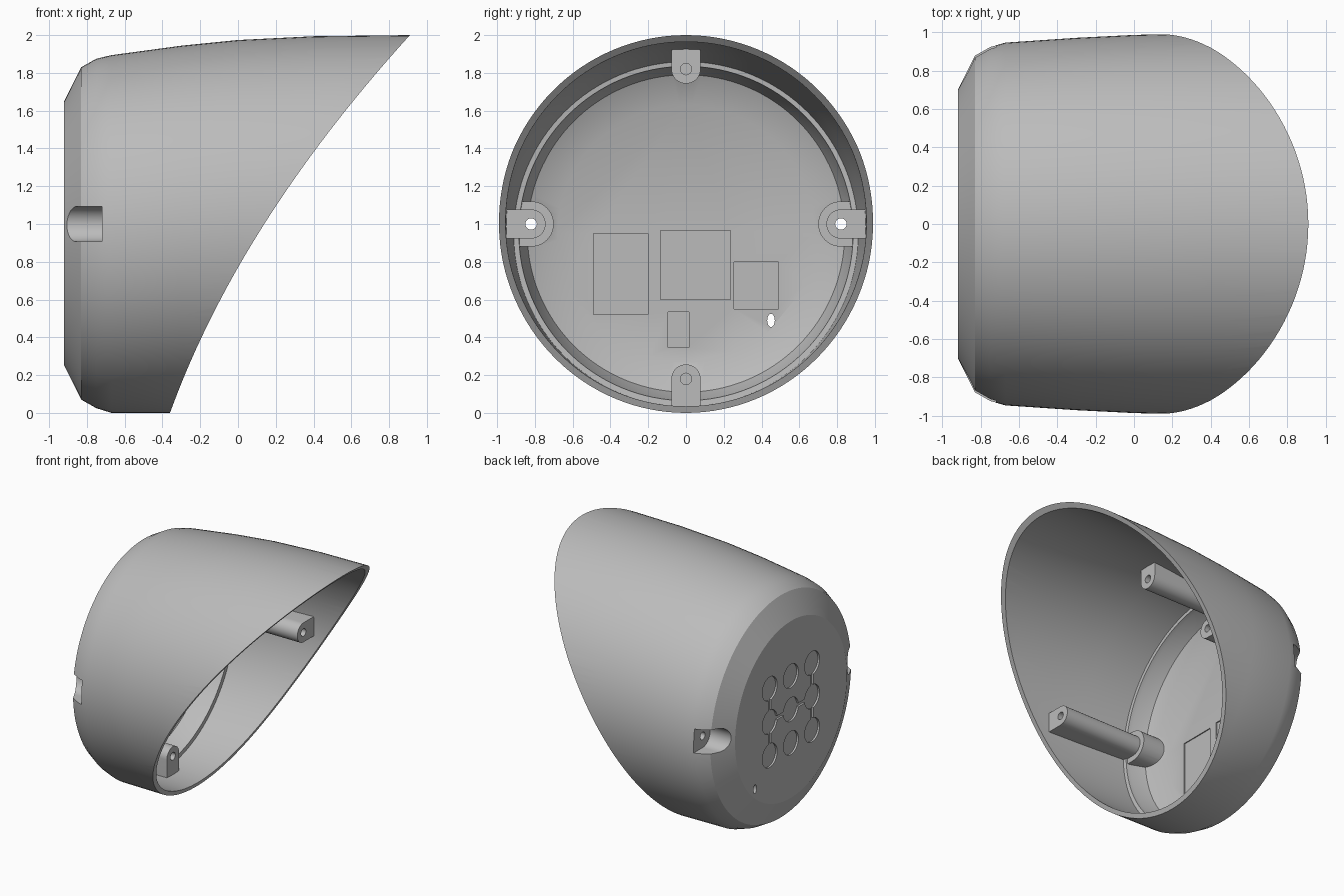
import bpy, bmesh, math
from mathutils import Vector

cube = bpy.data.objects.get("Cube")
if cube:
    bpy.data.objects.remove(cube, do_unlink=True)

grey = bpy.data.materials.new("light_grey_plastic")
grey.use_nodes = True
GREY = (0.5, 0.5, 0.5, 1)
grey.diffuse_color = GREY
grey.node_tree.nodes["Principled BSDF"].inputs["Base Color"].default_value = GREY


def loft(name, rings):
    """Closed solid from rings of Vectors that share one point count."""
    bm = bmesh.new()
    loops = [[bm.verts.new(p) for p in ring] for ring in rings]
    n = len(loops[0])
    for a, b in zip(loops, loops[1:]):
        for i in range(n):
            j = (i + 1) % n
            bm.faces.new((a[i], a[j], b[j], b[i]))
    bm.faces.new(loops[0])
    bm.faces.new(loops[-1])
    bmesh.ops.recalc_face_normals(bm, faces=bm.faces)
    mesh = bpy.data.meshes.new(name)
    bm.to_mesh(mesh)
    bm.free()
    mesh.materials.append(grey)
    obj = bpy.data.objects.new(name, mesh)
    bpy.context.collection.objects.link(obj)
    return obj


def round_body(name, stations, n=128):
    """Circular sections along x; each station is (x, radius, centre height)."""
    return loft(name, [[Vector((x, r * math.cos(t), zc + r * math.sin(t)))
                        for t in (math.tau * i / n for i in range(n))]
                       for x, r, zc in stations])


def prism(name, outline, x0, x1):
    """Extrude a (y, z) outline along x."""
    return loft(name, [[Vector((x, y, z)) for y, z in outline] for x in (x0, x1)])


def circle(y, z, ry, rz=None, n=32):
    rz = rz or ry
    return [(y + ry * math.cos(math.tau * i / n), z + rz * math.sin(math.tau * i / n))
            for i in range(n)]


def box(y0, y1, z0, z1):
    return [(y0, z0), (y1, z0), (y1, z1), (y0, z1)]


def u_shape(angle, r, n=20):
    """U outline round a screw axis, with the open side running outward."""
    out = Vector((math.cos(angle), math.sin(angle)))
    side = Vector((-out.y, out.x))
    c = Vector((0, 1)) + out * SCREW
    pts = [c + out * 0.4 - side * r, c + out * 0.4 + side * r]
    for i in range(n + 1):
        t = math.pi * i / n
        pts.append(c + side * r * math.cos(t) - out * r * math.sin(t))
    return [tuple(p) for p in pts]


def cut(target, tool):
    """Subtract the tool and delete it."""
    mod = target.modifiers.new("cut", "BOOLEAN")
    mod.operation = "DIFFERENCE"
    mod.solver = "EXACT"
    mod.object = tool
    bpy.context.view_layer.objects.active = target
    bpy.ops.object.modifier_apply(modifier=mod.name)
    bpy.data.objects.remove(tool, do_unlink=True)


SCREW = 0.82          # distance of the screw axes from the middle
BACK, FLOOR = -0.92, -0.88
MID = 0.95            # height of the back plate centre
WALL = 0.035

# Outer body: chamfered back, then a barrel that swells toward the front
barrel = [(-0.67, 0.947), (-0.3, 0.972), (0, 0.987), (0.4, 0.997), (0.91, 1), (1.1, 1)]
housing = round_body("lamp_housing", [(BACK, 0.7, MID), (-0.83, 0.88, MID), (-0.75, 0.925, MID)]
                     + [(x, r, r) for x, r in barrel])

# Hollow inside, with a small ledge at the chamfer seam
cavity = round_body("cavity", [(FLOOR, 0.68, MID), (-0.81, 0.84, MID), (-0.7, 0.88, MID)]
                    + [(-0.668, 0.885, MID)]
                    + [(x + 0.005, r - WALL, r) for x, r in barrel])

# Screw posts and the bosses round the side recesses stay solid
for angle, end in ((0, 0.0), (math.pi, 0.0), (math.pi / 2, -0.13), (-math.pi / 2, -0.57)):
    cut(cavity, prism("post", u_shape(angle, 0.077), -1, end))
for angle in (0, math.pi):
    cut(cavity, prism("boss", u_shape(angle, 0.12), -1, -0.68))
cut(housing, cavity)

# Side screw recesses and the screw holes
for angle in (0, math.pi):
    cut(housing, prism("recess", u_shape(angle, 0.093), -1.1, -0.72))
    cut(housing, prism("through_hole", circle(SCREW * math.cos(angle), 1, 0.03), -1, 0.2))
cut(housing, prism("top_hole", circle(0, 1 + SCREW, 0.03), -0.5, 0.2))
cut(housing, prism("bottom_hole", circle(0, 1 - SCREW, 0.03), -0.75, 0.2))

# Cable slot through the back
cut(housing, prism("slot", circle(0.45, 0.49, 0.02, 0.035), -1.1, -0.7))

# Grid of round pockets in the back, joined by narrow channels
STEP, DEEP = 0.265, BACK + 0.015
for side in (-STEP, STEP):
    cut(housing, prism("channel", box(side - 0.015, side + 0.015, MID - STEP, MID + STEP),
                       -1.1, DEEP))
cut(housing, prism("channel", box(-STEP, STEP, MID - 0.015, MID + 0.015), -1.1, DEEP))
for i in (-1, 0, 1):
    for j in (-1, 0, 1):
        cut(housing, prism("pocket", circle(i * STEP, MID + j * STEP, 0.093), -1.1, DEEP))

# Shallow rectangular seats in the inner floor
for k, seat in enumerate([(-0.49, -0.2, 0.52, 0.95), (-0.135, 0.235, 0.6, 0.965),
                          (0.255, 0.49, 0.55, 0.8), (-0.095, 0.015, 0.345, 0.535)]):
    cut(housing, prism("seat", box(*seat), FLOOR - 0.008 - 0.001 * k, -0.7))

# Curved slanting mouth
heights = [-0.1 + 2.2 * i / 40 for i in range(41)]
mouth = [(-0.36 + 0.363 * z + 0.136 * z * z, z) for z in heights] + [(2, 2.1), (2, -0.1)]
cut(housing, loft("mouth", [[Vector((x, y, z)) for x, z in mouth] for y in (-1.2, 1.2)]))

# Smooth shading with crisp edges
bpy.ops.object.select_all(action="DESELECT")
housing.select_set(True)
bpy.context.view_layer.objects.active = housing
bpy.ops.object.shade_smooth_by_angle(angle=math.radians(24))
